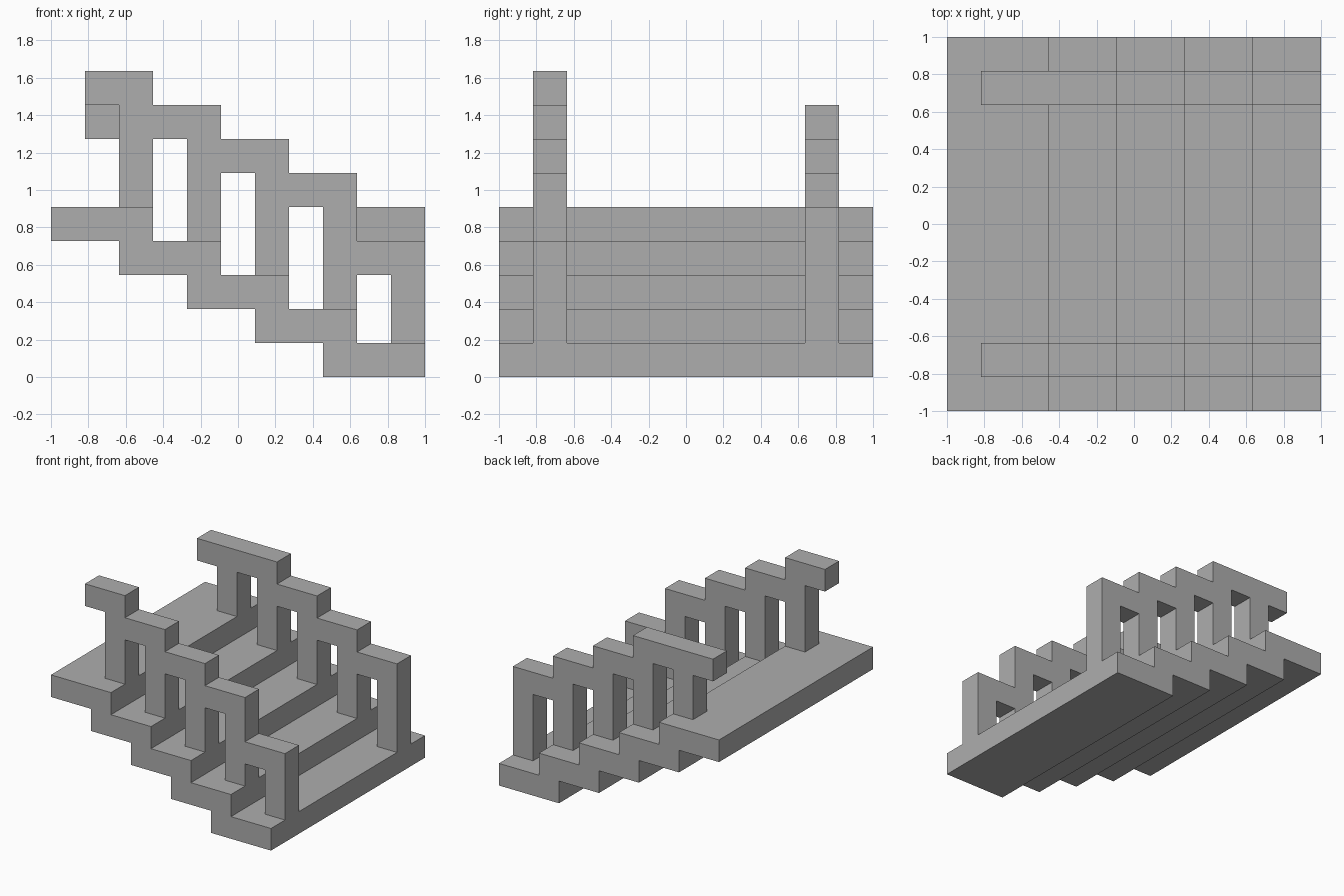
import bpy
import bmesh
from mathutils import Vector

cube = bpy.data.objects.get("Cube")
if cube:
    bpy.data.objects.remove(cube, do_unlink=True)

SPAN = 11           # width and depth in block units
U = 2 / SPAN        # size of one block unit
STEPS = 5

grey = bpy.data.materials.new("plain grey")
grey.use_nodes = True
colour = (0.42, 0.42, 0.42, 1)
grey.diffuse_color = colour
grey.node_tree.nodes["Principled BSDF"].inputs["Base Color"].default_value = colour


def extrude_profile(name, points, y0, y1):
    """Extrude an x-z outline, in block units, from y0 to y1."""
    outline = [p for i, p in enumerate(points) if p != points[i - 1]]
    bm = bmesh.new()
    verts = [bm.verts.new(((x - SPAN / 2) * U, (y0 - SPAN / 2) * U, z * U))
             for x, z in outline]
    face = bm.faces.new(verts)
    extruded = bmesh.ops.extrude_face_region(bm, geom=[face])["geom"]
    moved = [g for g in extruded if isinstance(g, bmesh.types.BMVert)]
    bmesh.ops.translate(bm, verts=moved, vec=Vector((0, (y1 - y0) * U, 0)))
    bmesh.ops.recalc_face_normals(bm, faces=bm.faces)
    mesh = bpy.data.meshes.new(name)
    bm.to_mesh(mesh)
    bm.free()
    mesh.materials.append(grey)
    obj = bpy.data.objects.new(name, mesh)
    bpy.context.collection.objects.link(obj)
    return obj


# Staircase: treads on top, matching steps underneath
treads, underside = [(0, STEPS)], []
for k in range(1, STEPS):
    edge = 2 * k + 1
    treads += [(edge, STEPS + 1 - k), (edge, STEPS - k)]
treads.append((SPAN, 1))
underside.append((SPAN, 0))
for k in range(STEPS - 1, 0, -1):
    underside += [(2 * k, STEPS - 1 - k), (2 * k, STEPS - k)]
underside.append((0, STEPS - 1))
extrude_profile("staircase", treads + underside, 0, SPAN)


# Railings: a stepped handrail with one post standing on each tread
def railing(name, tops, y):
    upper, lower = [], []
    for k, top in enumerate(tops, start=1):
        upper += [(2 * k - 1, top), (2 * k + 1, top)]
    for k in range(len(tops), 0, -1):
        foot, soffit = STEPS + 1 - k, tops[k - 1] - 1
        lower += [(2 * k + 1, foot), (2 * k, foot),
                  (2 * k, soffit), (2 * k - 1, soffit)]
    extrude_profile(name, upper + lower, y, y + 1)


railing("front_railing", [9, 8, 7, 6, 4], 1)
railing("back_railing", [8, 8, 7, 6, 5], SPAN - 2)
